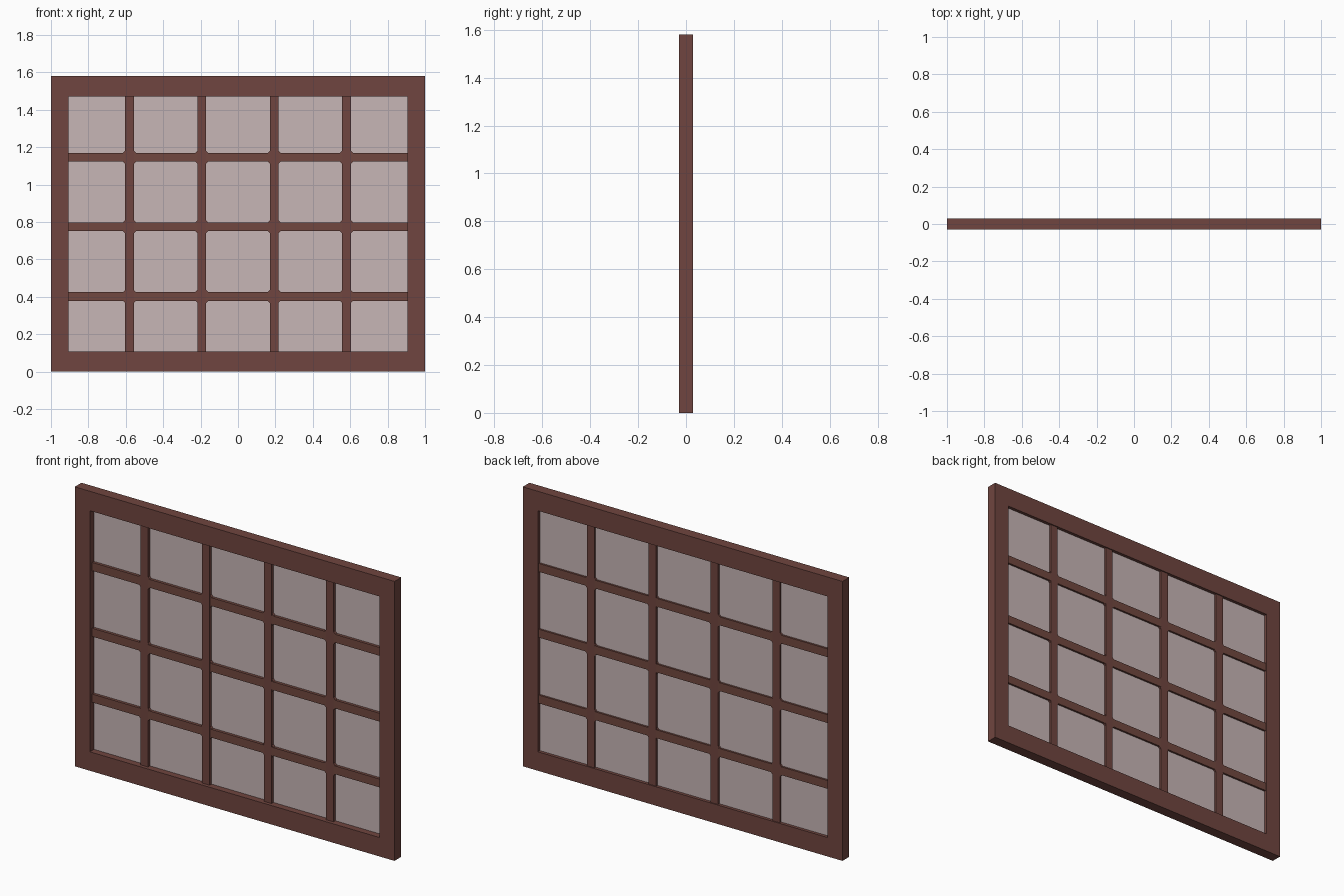
import bpy, bmesh, math

if "Cube" in bpy.data.objects:
    bpy.data.objects.remove(bpy.data.objects["Cube"])


def material(name, rgb):
    m = bpy.data.materials.new(name)
    m.diffuse_color = (*rgb, 1.0)
    m.use_nodes = True
    m.node_tree.nodes["Principled BSDF"].inputs["Base Color"].default_value = m.diffuse_color
    return m


WOOD = material("dark red wood", (0.160, 0.060, 0.050))
BAR_WOOD = material("brown bar wood", (0.165, 0.064, 0.050))
GLASS = material("pale pink glass", (0.570, 0.465, 0.465))


def prism(name, outline, y0, y1, mat):
    """Extrude an x/z outline from y0 to y1."""
    bm = bmesh.new()
    face = bm.faces.new([bm.verts.new((x, y0, z)) for x, z in outline])
    ext = bmesh.ops.extrude_face_region(bm, geom=[face])
    verts = [g for g in ext["geom"] if isinstance(g, bmesh.types.BMVert)]
    bmesh.ops.translate(bm, verts=verts, vec=(0, y1 - y0, 0))
    bmesh.ops.recalc_face_normals(bm, faces=bm.faces[:])
    mesh = bpy.data.meshes.new(name)
    bm.to_mesh(mesh)
    bm.free()
    mesh.materials.append(mat)
    ob = bpy.data.objects.new(name, mesh)
    bpy.context.collection.objects.link(ob)
    return ob


def rect(x0, x1, z0, z1):
    return [(x0, z0), (x1, z0), (x1, z1), (x0, z1)]


H, D = 1.58, 0.03                    # height, half depth
IX, Z0, Z1 = 0.906, 0.107, 1.47      # opening
BAR = 0.0235                         # half bar width
B0, B1 = -0.01, 0.024                # bar depth range
COLUMNS = (-0.58, -0.1935, 0.1935, 0.58)
ROWS = (0.402, 0.774, 1.146)

# outer frame: one clean ring
bm = bmesh.new()
rings = []
for y in (-D, D):
    for pts in (rect(-1, 1, 0, H), rect(-IX, IX, Z0, Z1)):
        rings.append([bm.verts.new((x, y, z)) for x, z in pts])
fo, fi, bo, bi = rings
for a, b in ((fo, fi), (fi, bi), (bi, bo), (bo, fo)):
    for i in range(4):
        j = (i + 1) % 4
        bm.faces.new((a[i], a[j], b[j], b[i]))
bmesh.ops.recalc_face_normals(bm, faces=bm.faces[:])
mesh = bpy.data.meshes.new("window_frame")
bm.to_mesh(mesh)
bm.free()
mesh.materials.append(WOOD)
bpy.context.collection.objects.link(bpy.data.objects.new("window_frame", mesh))

# glass sheet
prism("glass_pane", rect(-IX, IX, Z0, Z1), 0.007, 0.012, GLASS)

# glazing bars
for i, x in enumerate(COLUMNS):
    prism(f"vertical_bar_{i + 1}", rect(x - BAR, x + BAR, Z0, Z1), B0, B1, WOOD)
for i, z in enumerate(ROWS):
    prism(f"horizontal_bar_{i + 1}", rect(-IX, IX, z - BAR, z + BAR),
          B0 + 0.001, B1 - 0.001, BAR_WOOD)

# small corner fillets where the bars cross
d = 2 * BAR + 0.011
for x in COLUMNS:
    for z in ROWS:
        prism("bar_crossing", [(x - d, z), (x, z - d), (x + d, z), (x, z + d)],
              B0 + 0.002, B1 - 0.002, WOOD)
